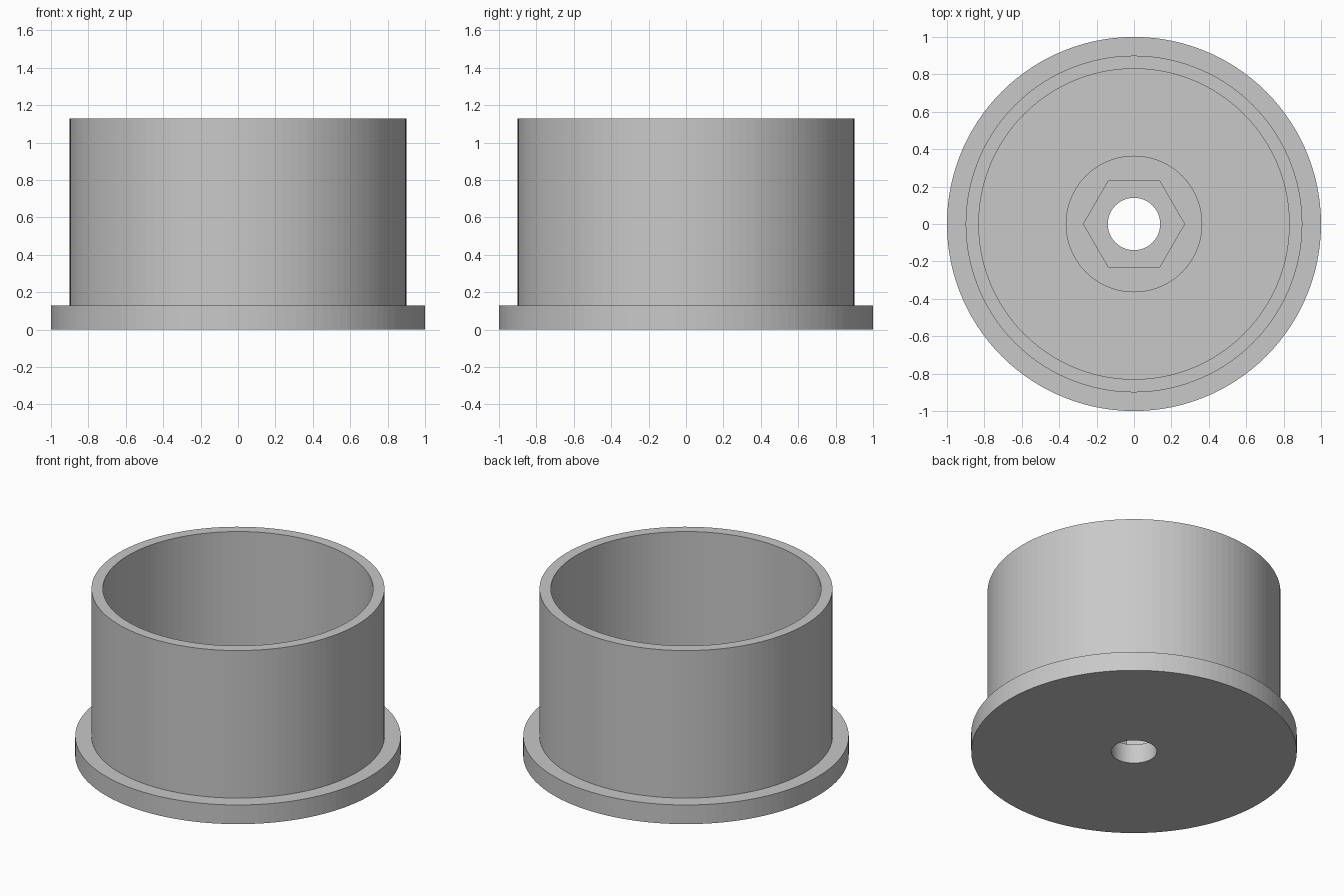
import bpy, bmesh, math

cube = bpy.data.objects.get("Cube")
if cube:
    bpy.data.objects.remove(cube, do_unlink=True)

SEGMENTS = 120          # a multiple of six, so hexagon corners land on vertices
FLANGE_R, WALL_R, INNER_R = 1.0, 0.9, 0.83
HOLE_R, BOSS_R, HEX_R = 0.14, 0.365, 0.27
FLOOR_Z, BOSS_Z, RIM_Z = 0.13, 0.23, 1.13

grey = bpy.data.materials.new("plain grey")
grey.use_nodes = True
colour = (0.58, 0.58, 0.58, 1)
grey.diffuse_color = colour
grey.node_tree.nodes["Principled BSDF"].inputs["Base Color"].default_value = colour


def circle(radius):
    return lambda angle: radius


def hexagon(radius):
    step = math.pi / 3
    return lambda angle: radius * math.cos(step / 2) / math.cos(angle % step - step / 2)


def lathe(name, profile, closed):
    """Sweep (outline, height) pairs around z; each outline gives a radius per angle."""
    bm = bmesh.new()
    rings = []
    for outline, z in profile:
        ring = []
        for i in range(SEGMENTS):
            a = math.tau * i / SEGMENTS
            r = outline(a)
            ring.append(bm.verts.new((r * math.cos(a), r * math.sin(a), z)))
        rings.append(ring)
    for k in range(len(rings) if closed else len(rings) - 1):
        low, high = rings[k], rings[(k + 1) % len(rings)]
        for i in range(SEGMENTS):
            j = (i + 1) % SEGMENTS
            bm.faces.new((low[i], low[j], high[j], high[i]))
    mesh = bpy.data.meshes.new(name)
    bm.to_mesh(mesh)
    bm.free()
    mesh.materials.append(grey)
    obj = bpy.data.objects.new(name, mesh)
    bpy.context.collection.objects.link(obj)
    return obj


# Flanged cup with a round hole through its floor
lathe("flanged_cup", [
    (circle(HOLE_R), 0), (circle(FLANGE_R), 0),
    (circle(FLANGE_R), FLOOR_Z), (circle(WALL_R), FLOOR_Z),
    (circle(WALL_R), RIM_Z), (circle(INNER_R), RIM_Z),
    (circle(INNER_R), FLOOR_Z), (circle(HOLE_R), FLOOR_Z),
], closed=True)

# Round boss on the floor with a hexagonal nut pocket
lathe("nut_boss", [
    (circle(BOSS_R), FLOOR_Z), (circle(BOSS_R), BOSS_Z),
    (hexagon(HEX_R), BOSS_Z), (hexagon(HEX_R), FLOOR_Z),
], closed=False)
